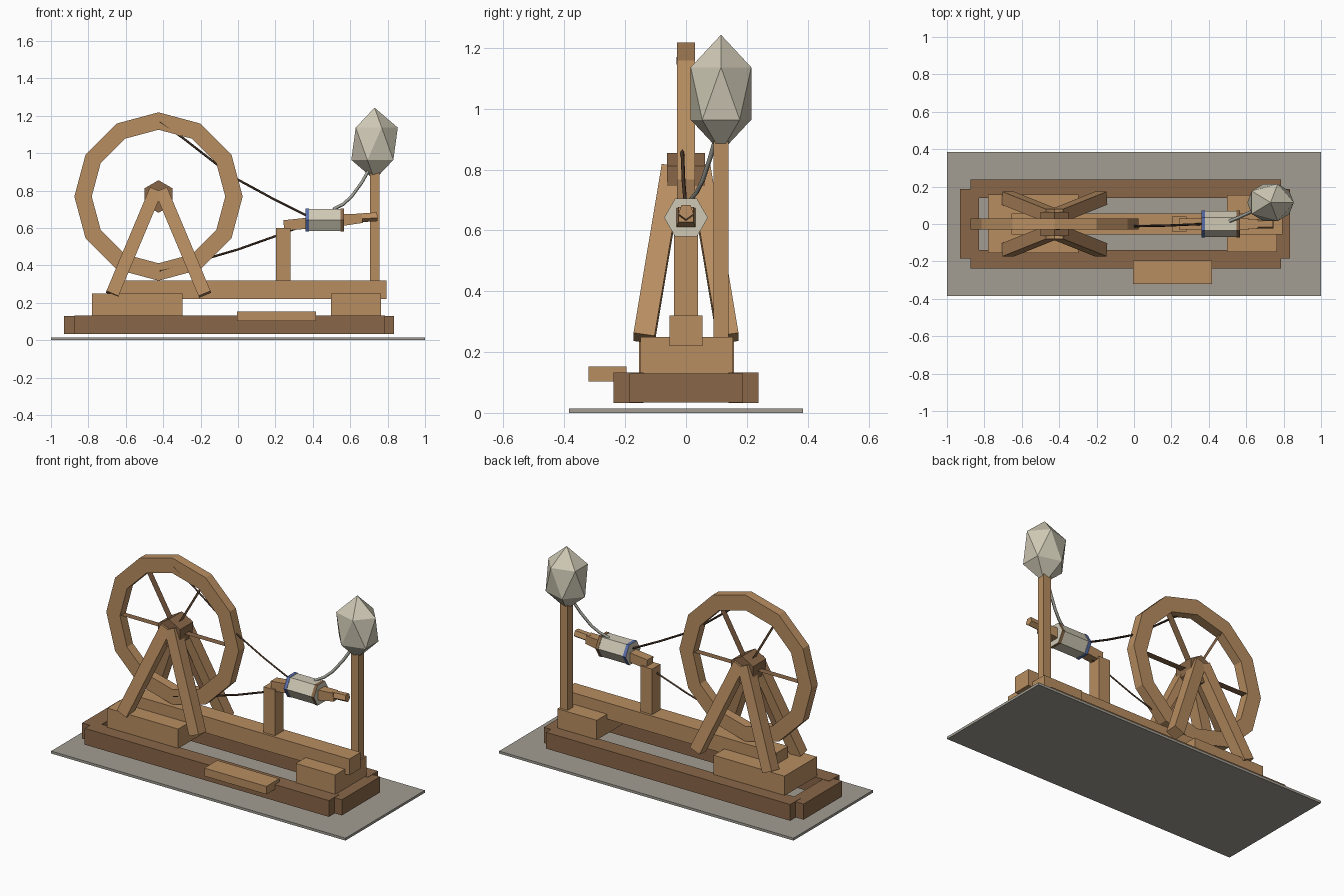
import bpy, bmesh, math
from mathutils import Vector, Matrix

if "Cube" in bpy.data.objects:
    bpy.data.objects.remove(bpy.data.objects["Cube"])


def mat(name, col):
    m = bpy.data.materials.new(name)
    m.diffuse_color = (*col, 1)
    m.use_nodes = True
    m.node_tree.nodes["Principled BSDF"].inputs["Base Color"].default_value = m.diffuse_color
    return m


WOOD = mat("light_wood", (0.48, 0.27, 0.12))
DARK = mat("dark_wood", (0.25, 0.135, 0.065))
STONE = mat("stone_grey", (0.36, 0.34, 0.29))
WOOL = mat("wool_cream", (0.62, 0.58, 0.46))
BLUE = mat("blue_band", (0.10, 0.16, 0.42))
STRING = mat("dark_string", (0.06, 0.032, 0.018))
THREAD = mat("grey_thread", (0.36, 0.36, 0.32))


def finish(name, bm, *mats):
    me = bpy.data.meshes.new(name)
    bmesh.ops.recalc_face_normals(bm, faces=bm.faces)
    bm.to_mesh(me)
    bm.free()
    for m in mats:
        me.materials.append(m)
    ob = bpy.data.objects.new(name, me)
    bpy.context.collection.objects.link(ob)
    return ob


def box(name, x, y, z, m):
    """Box from (min, max) ranges."""
    bm = bmesh.new()
    bmesh.ops.create_cube(bm, size=1)
    for v in bm.verts:
        v.co = [r[0] + (c + 0.5) * (r[1] - r[0]) for c, r in zip(v.co, (x, y, z))]
    return finish(name, bm, m)


def bar(name, a, b, w0, w1, m, sides=4):
    """Straight tapering bar; w is the width across flats for four sides."""
    a, b = Vector(a), Vector(b)
    d = b - a
    up = Vector((0, 1, 0))
    side = d.cross(up).normalized()
    up = side.cross(d).normalized()
    bm = bmesh.new()
    rings = []
    for p, w in ((a, w0), (b, w1)):
        r = w / 2 / math.cos(math.pi / sides)
        rings.append([bm.verts.new(p + r * (math.cos(t) * side + math.sin(t) * up))
                      for t in [(i + 0.5) * math.tau / sides for i in range(sides)]])
    for i in range(sides):
        j = (i + 1) % sides
        bm.faces.new((rings[0][i], rings[0][j], rings[1][j], rings[1][i]))
    bm.faces.new(rings[0])
    bm.faces.new(rings[1])
    return finish(name, bm, m)


def cord(name, pts, r, m):
    """Thin cord through a few points."""
    cu = bpy.data.curves.new(name, 'CURVE')
    cu.dimensions = '3D'
    cu.bevel_depth = r
    cu.bevel_resolution = 0
    cu.use_fill_caps = True
    sp = cu.splines.new('POLY')
    sp.points.add(len(pts) - 1)
    for q, p in zip(sp.points, pts):
        q.co = (*p, 1)
    cu.materials.append(m)
    ob = bpy.data.objects.new(name, cu)
    bpy.context.collection.objects.link(ob)


# Ground slab and base frame
box("ground_slab", (-1, 1), (-0.385, 0.385), (0, 0.015), STONE)
for s, n in ((-1, "front"), (1, "back")):
    box(n + "_base_rail", (-0.875, 0.785), sorted((s * 0.14, s * 0.238)), (0.032, 0.132), DARK)
box("left_base_rail", (-0.93, -0.83), (-0.185, 0.187), (0.034, 0.13), DARK)
box("right_base_rail", (0.735, 0.835), (-0.185, 0.187), (0.034, 0.13), DARK)

# Blocks, beam, treadle and posts
box("wheel_block", (-0.78, -0.298), (-0.155, 0.158), (0.13, 0.25), WOOD)
box("distaff_block", (0.498, 0.765), (-0.15, 0.155), (0.13, 0.25), WOOD)
box("main_beam", (-0.655, 0.795), (-0.055, 0.055), (0.22, 0.32), WOOD)
box("treadle", (-0.005, 0.417), (-0.32, -0.195), (0.103, 0.152), WOOD)
box("spindle_post", (0.202, 0.28), (-0.04, 0.04), (0.32, 0.60), WOOD)
box("distaff_pole", (0.706, 0.757), (0.09, 0.14), (0.25, 0.90), WOOD)

# Wheel rim: twelve-sided ring
CX, CZ = -0.425, 0.768
bm = bmesh.new()
loops = []
for i in range(12):
    t = i * math.tau / 12
    loops.append([bm.verts.new((CX + r * math.cos(t), y, CZ + r * math.sin(t)))
                  for r, y in ((0.45, -0.029), (0.45, 0.029), (0.357, 0.029), (0.357, -0.029))])
for i in range(12):
    p, q = loops[i], loops[(i + 1) % 12]
    for k in range(4):
        n = (k + 1) % 4
        bm.faces.new((p[k], p[n], q[n], q[k]))
finish("wheel_rim", bm, WOOD)

# Flat spokes, edge-on to the wheel plane
bm = bmesh.new()
for i in range(6):
    t = i * math.tau / 6
    c, s = math.cos(t), math.sin(t)
    bm.faces.new([bm.verts.new((CX + r * c, y, CZ + r * s))
                  for r, y in ((0.05, -0.021), (0.37, -0.021), (0.37, 0.021), (0.05, 0.021))])
finish("wheel_spokes", bm, DARK)

# Six-sided hub
bm = bmesh.new()
bmesh.ops.create_cone(bm, cap_ends=True, segments=6, radius1=0.087, radius2=0.087, depth=0.126)
bmesh.ops.transform(bm, verts=bm.verts,
                    matrix=Matrix.Translation((CX, 0, CZ)) @ Matrix.Rotation(math.pi / 2, 4, 'X'))
finish("wheel_hub", bm, DARK)

# Four splayed legs
for sx, nx in ((-1, "left"), (1, "right")):
    for sy, ny in ((-1, "front"), (1, "back")):
        bar(f"{ny}_{nx}_leg", (CX + sx * 0.248, sy * 0.138, 0.245),
            (CX + sx * 0.015, sy * 0.045, 0.80), 0.07, 0.07, WOOD)

# Bobbin: hexagonal drum with coloured end bands
def drum(name, x0, x1, r, side_mat, cap_mat):
    bm = bmesh.new()
    bmesh.ops.create_cone(bm, cap_ends=True, segments=6, radius1=r, radius2=r, depth=x1 - x0)
    turn = Matrix.Rotation(math.pi / 2, 4, 'X') @ Matrix.Rotation(math.pi / 2, 4, 'Y')
    bmesh.ops.transform(bm, verts=bm.verts, matrix=turn)
    # lay the axis along x with corners pointing to front and back
    ax = max(range(3), key=lambda k: 1 if all(abs(abs(v.co[k]) - (x1 - x0) / 2) < 1e-5 for v in bm.verts) else 0)
    for v in bm.verts:
        a, b = [v.co[k] for k in range(3) if k != ax]
        h = v.co[ax]
        wide = max(abs(w.co[[k for k in range(3) if k != ax][0]]) for w in bm.verts)
        v.tag = wide > r * 0.95
        v.index = 0
    others = [k for k in range(3) if k != ax]
    swap = bm.verts[:][0].tag
    for v in bm.verts:
        a, b, h = v.co[others[0]], v.co[others[1]], v.co[ax]
        v.co = ((x0 + x1) / 2 + h, a if swap else b, 0.642 + (b if swap else a))
    bm.normal_update()
    for f in bm.faces:
        f.material_index = int(len(f.verts) == 6)
    return finish(name, bm, side_mat, cap_mat)


drum("bobbin_body", 0.375, 0.55, 0.069, WOOL, WOOL)
drum("bobbin_blue_band", 0.36, 0.38, 0.072, BLUE, WOOL)
drum("bobbin_wood_band", 0.547, 0.566, 0.072, DARK, WOOL)

# Spindle arms and tip
bar("spindle_left_arm", (0.245, 0, 0.612), (0.365, 0, 0.625), 0.058, 0.058, WOOD)
bar("spindle_right_arm", (0.56, 0, 0.642), (0.665, 0, 0.652), 0.062, 0.05, WOOD)
bar("spindle_tip", (0.645, 0, 0.656), (0.745, 0, 0.662), 0.042, 0.042, WOOD, 5)

# Wool bundle on the distaff
bm = bmesh.new()
bmesh.ops.create_icosphere(bm, subdivisions=1, radius=1)
for v in bm.verts:
    v.co = (0.73 + v.co.x * 0.139, 0.115 + v.co.y * 0.117, 1.05 + v.co.z * 0.193)
finish("wool_bundle", bm, WOOL)

# Yarn and drive cords
cord("yarn", [(0.70, 0.10, 0.91), (0.66, 0.08, 0.84), (0.605, 0.055, 0.765),
              (0.56, 0.035, 0.725), (0.51, 0.015, 0.70)], 0.009, THREAD)
cord("upper_drive_cord", [(-0.42, -0.026, 1.168), (-0.30, -0.02, 1.085), (-0.12, -0.014, 0.945),
                          (0, -0.012, 0.858), (0.18, -0.008, 0.76), (0.37, 0, 0.665)], 0.006, STRING)
cord("lower_drive_cord", [(-0.42, -0.026, 0.37), (-0.28, -0.02, 0.405), (-0.13, -0.014, 0.447),
                          (0, -0.012, 0.485), (0.2, -0.008, 0.556), (0.37, 0, 0.62)], 0.006, STRING)
